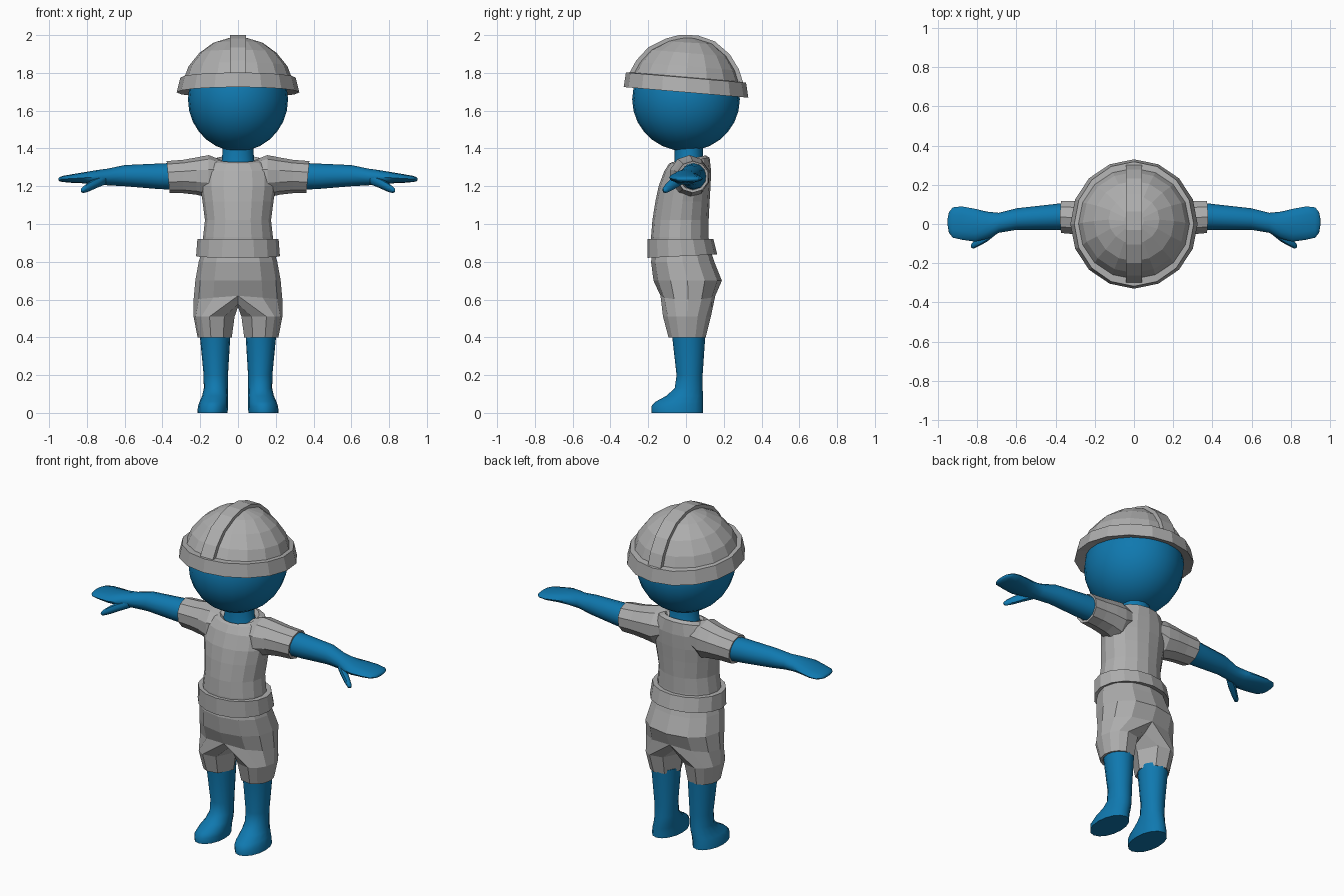
import bpy, bmesh, math
from mathutils import Vector

if "Cube" in bpy.data.objects:
    bpy.data.objects.remove(bpy.data.objects["Cube"])


def material(name, rgb):
    m = bpy.data.materials.new(name)
    m.diffuse_color = (*rgb, 1)
    m.use_nodes = True
    m.node_tree.nodes["Principled BSDF"].inputs["Base Color"].default_value = m.diffuse_color
    return m


GREY = material("light grey cloth", (0.42, 0.42, 0.42))
BLUE = material("blue skin", (0.005, 0.19, 0.43))


def finish(bm, name, mat, smooth=False, mirror=False):
    bmesh.ops.recalc_face_normals(bm, faces=bm.faces[:])
    me = bpy.data.meshes.new(name)
    bm.to_mesh(me)
    bm.free()
    me.materials.append(mat)
    ob = bpy.data.objects.new(name, me)
    bpy.context.collection.objects.link(ob)
    if mirror:
        md = ob.modifiers.new("mirror", 'MIRROR')
        md.use_clip = True
    if smooth:
        bpy.ops.object.select_all(action='DESELECT')
        ob.select_set(True)
        bpy.context.view_layer.objects.active = ob
        bpy.ops.object.shade_smooth_by_angle(angle=math.radians(50))
    return ob


def bridge(bm, a, b, closed=True):
    n = len(a)
    for i in range(n if closed else n - 1):
        j = (i + 1) % n
        bm.faces.new((a[i], a[j], b[j], b[i]))


# Loft elliptical rings given as (t, a0, a1, b0, b1[, tilt]).
# axis z: a is x, b is y, tilt is dz/dy.  axis x: a is y, b is z, tilt is dx/dz.
def loft(name, rings, mat, axis='z', n=12, smooth=False, mirror=False,
         caps=(True, True), phase=0.0):
    bm = bmesh.new()
    loops = []
    for t, a0, a1, b0, b1, *tilt in rings:
        k = tilt[0] if tilt else 0
        loop = []
        for i in range(n):
            ang = math.tau * (i + phase) / n
            a = (a0 + a1) / 2 + (a1 - a0) / 2 * math.cos(ang)
            db = (b1 - b0) / 2 * math.sin(ang)
            b = (b0 + b1) / 2 + db
            loop.append(bm.verts.new((a, b, t + k * db) if axis == 'z'
                                     else (t + k * db, a, b)))
        loops.append(loop)
    for a, b in zip(loops, loops[1:]):
        bridge(bm, a, b)
    if caps[0]:
        bm.faces.new(loops[0])
    if caps[1]:
        bm.faces.new(loops[-1])
    return finish(bm, name, mat, smooth, mirror)


# Head and neck
bm = bmesh.new()
bmesh.ops.create_uvsphere(bm, u_segments=24, v_segments=14, radius=1)
for v in bm.verts:
    v.co = Vector((v.co.x * 0.265, v.co.y * 0.285, 1.66 + v.co.z * 0.275))
finish(bm, "head", BLUE, True)
loft("neck", [(1.28, -.11, .11, -.07, .11), (1.34, -.085, .085, -.06, .09),
              (1.42, -.08, .08, -.06, .09)], BLUE, smooth=True)

# Arms and hands
loft("arm", [(.30, -.03, .115, 1.18, 1.325), (.42, -.03, .10, 1.185, 1.32),
             (.60, -.03, .08, 1.20, 1.312), (.69, -.045, .057, 1.205, 1.293),
             (.75, -.075, .063, 1.207, 1.285), (.81, -.09, .077, 1.215, 1.275),
             (.88, -.08, .09, 1.218, 1.263), (.925, -.07, .085, 1.222, 1.255),
             (.945, -.045, .06, 1.226, 1.248), (.951, -.01, .03, 1.232, 1.242)],
     BLUE, 'x', smooth=True, mirror=True)
loft("thumb", [(.70, -.05, .0, 1.21, 1.26), (.75, -.09, -.03, 1.19, 1.245),
               (.79, -.112, -.065, 1.172, 1.222), (.82, -.126, -.09, 1.163, 1.198),
               (.832, -.12, -.105, 1.17, 1.185)],
     BLUE, 'x', n=8, smooth=True, mirror=True)

# Legs and feet
loft("leg", [(0, .055, .215, -.182, .09), (.035, .053, .212, -.184, .09),
             (.06, .053, .203, -.16, .09), (.09, .053, .19, -.105, .09),
             (.13, .054, .181, -.06, .088), (.20, .053, .182, -.05, .088),
             (.42, .04, .203, -.075, .103)], BLUE, n=16, smooth=True, mirror=True)

# Shirt torso with a folded-in neckline
loft("shirt_torso", [(.86, -.19, .19, -.185, .125), (.93, -.185, .185, -.185, .12),
                     (1.02, -.175, .175, -.178, .12), (1.12, -.188, .188, -.162, .125),
                     (1.20, -.20, .20, -.145, .13), (1.28, -.195, .195, -.115, .133),
                     (1.335, -.155, .155, -.09, .125, .15),
                     (1.345, -.115, .115, -.075, .105, .2),
                     (1.325, -.095, .095, -.06, .09, .15),
                     (1.29, -.09, .09, -.06, .09)], GREY, n=16)

# Sleeves with a folded-in cuff
loft("sleeve", [(.08, -.07, .11, 1.20, 1.335), (.155, -.09, .125, 1.14, 1.365),
                (.22, -.07, .125, 1.155, 1.352), (.29, -.058, .122, 1.163, 1.34),
                (.37, -.05, .122, 1.165, 1.333, .09),
                (.368, -.035, .108, 1.18, 1.318, .09),
                (.33, -.03, .105, 1.185, 1.315)],
     GREY, 'x', n=10, mirror=True, phase=.5)

# Waistband
loft("waistband", [(.845, -.19, .19, -.175, .135), (.83, -.222, .222, -.205, .165, .05),
                   (.92, -.215, .215, -.205, .145), (.92, -.18, .18, -.18, .115)],
     GREY, n=16, caps=(False, False))

# Shorts: half a pelvis that closes under the crotch into a leg, mirrored
bm = bmesh.new()
HALF = 7


def half_ring(z, rx, y0, y1, dip=0):
    loop = []
    for i in range(HALF):
        ang = math.pi * i / (HALF - 1)
        s = math.sin(ang)
        loop.append(bm.verts.new((rx * s ** .85 if 0 < i < HALF - 1 else 0,
                                  (y0 + y1) / 2 - (y1 - y0) / 2 * math.cos(ang),
                                  z + dip * (1 - s))))
    return loop


pelvis = [half_ring(.86, .19, -.175, .13), half_ring(.80, .208, -.185, .15),
          half_ring(.70, .226, -.172, .19), half_ring(.60, .235, -.135, .155, .02)]
for a, b in zip(pelvis, pelvis[1:]):
    bridge(bm, a, b, closed=False)
crotch = [bm.verts.new((0, y, z)) for y, z in ((.09, .575), (.01, .56), (-.07, .575))]
top = pelvis[-1] + crotch


def leg_ring(z, x0, x1, y0, y1):
    loop = []
    for i in range(10):
        ang = (math.pi * (i + .5) / 7 if i < HALF
               else math.pi * (1 + (i - HALF + .5) / 3))
        loop.append(bm.verts.new(((x0 + x1) / 2 + (x1 - x0) / 2 * math.sin(ang),
                                  (y0 + y1) / 2 - (y1 - y0) / 2 * math.cos(ang), z)))
    return loop


legs = [top, leg_ring(.51, .018, .235, -.125, .135), leg_ring(.40, .033, .214, -.095, .107),
        leg_ring(.40, .045, .20, -.08, .10), leg_ring(.44, .045, .20, -.08, .10)]
for a, b in zip(legs, legs[1:]):
    bridge(bm, a, b)
finish(bm, "shorts", GREY, mirror=True)

# Helmet dome, tilted slightly backwards
T = -.085
dome = [(1.76, -.29, .29, -.29, .29, T), (1.835, -.262, .262, -.25, .265, T),
        (1.905, -.205, .205, -.19, .22, T), (1.96, -.13, .13, -.10, .145, -.06),
        (1.984, -.05, .05, -.03, .06, -.03)]
loft("helmet_dome", dome, GREY, n=16, caps=(False, True))

# Helmet rim
loft("helmet_rim", [(1.715, -.25, .25, -.26, .26, T), (1.697, -.325, .325, -.33, .33, T),
                    (1.775, -.305, .305, -.318, .318, T), (1.778, -.28, .28, -.28, .28, T)],
     GREY, n=16, caps=(False, False))

# Raised ridge over the helmet from front to back
front = [(r[3], r[0] - r[5] * (r[4] - r[3]) / 2) for r in dome]
back = [(r[4], r[0] + r[5] * (r[4] - r[3]) / 2) for r in dome]
path = [Vector((0, y, z)) for y, z in front + back[::-1]]
bm = bmesh.new()
sections = []
for i, p in enumerate(path):
    d = path[min(i + 1, len(path) - 1)] - path[max(i - 1, 0)]
    up = Vector((0, -d.z, d.y)).normalized()
    sections.append([bm.verts.new(p + up * h + Vector((x, 0, 0)))
                     for x, h in ((-.042, -.03), (-.042, .016), (.042, .016), (.042, -.03))])
for a, b in zip(sections, sections[1:]):
    bridge(bm, a, b)
bm.faces.new(sections[0])
bm.faces.new(sections[-1])
finish(bm, "helmet_ridge", GREY)
